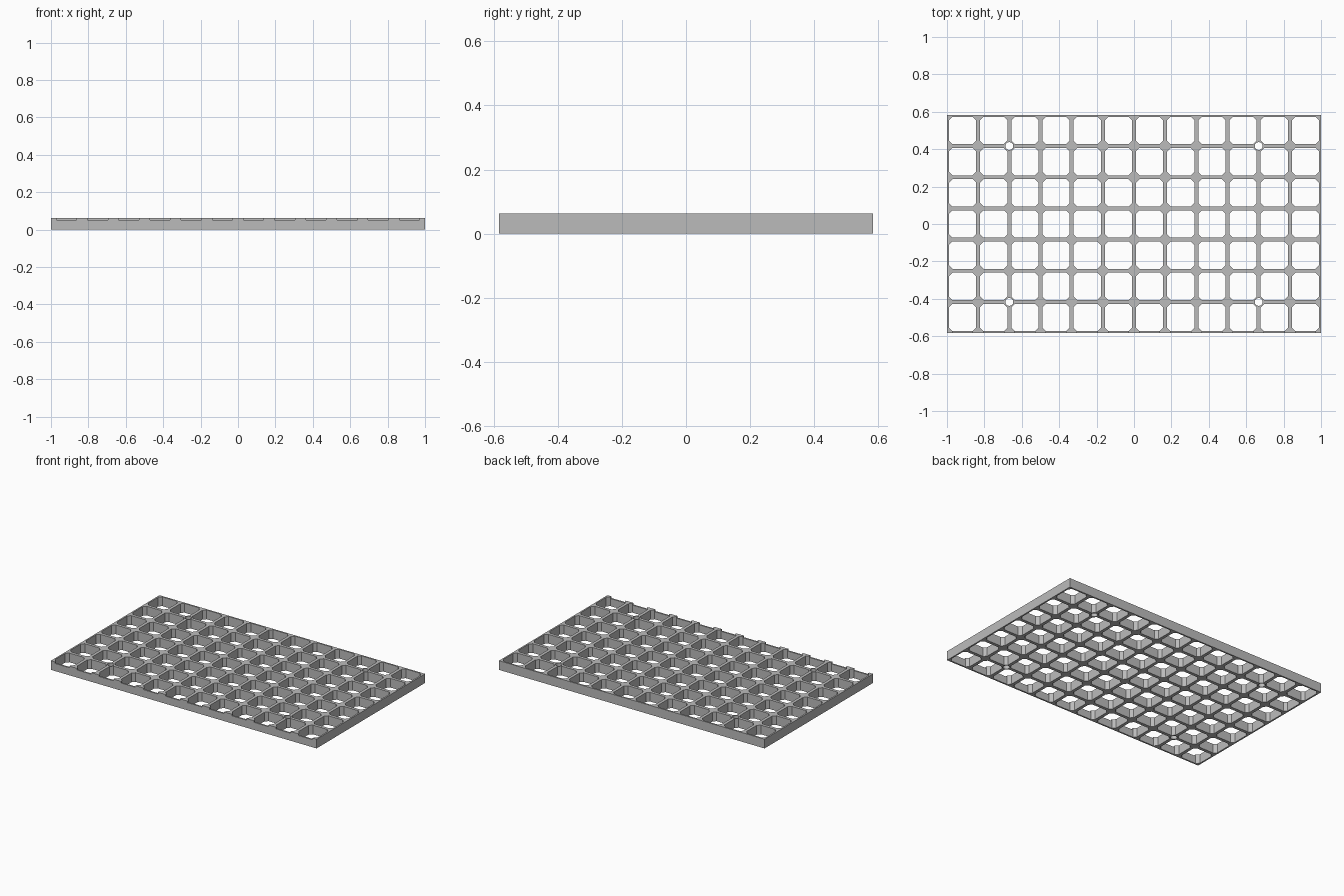
import bpy, bmesh, math

cube = bpy.data.objects.get("Cube")
if cube:
    bpy.data.objects.remove(cube)

COLS, ROWS = 12, 7
PITCH = 2 / COLS
HALF = PITCH / 2
HEIGHT, NOTCH = 0.0625, 0.011
WALL = 0.0105            # wall thickness inside one cell
CUT = WALL + 0.0185      # where the opening's corner chamfer starts
BOLT = 0.021             # bolt hole radius
BOLT_NODES = {(2, 1), (10, 1), (2, 6), (10, 6)}

grey = bpy.data.materials.new("grey plastic")
grey.use_nodes = True
grey.diffuse_color = (0.5, 0.5, 0.5, 1)
grey.node_tree.nodes["Principled BSDF"].inputs["Base Color"].default_value = (0.5, 0.5, 0.5, 1)

bm = bmesh.new()


def face(points):
    return bm.faces.new([bm.verts.new((x, y, 0)) for x, y in points])


def corner_points(sx, sy, bolt):
    """Cell corner piece, with a quarter bolt hole where needed."""
    inner = [(CUT, 0), (CUT, WALL), (WALL, CUT), (0, CUT)]
    if bolt:
        tip = [(BOLT * math.cos(a), BOLT * math.sin(a))
               for a in (math.radians(90 - 15 * k) for k in range(7))]
    else:
        tip = [(0, 0)]
    return [(sx * (HALF - u), sy * (HALF - v)) for u, v in inner + tip]


# Flat pattern: four corner pieces and four wall strips around each opening
for i in range(COLS):
    for j in range(ROWS):
        cx, cy = -1 + (i + 0.5) * PITCH, (j + 0.5 - ROWS / 2) * PITCH
        for sx in (-1, 1):
            for sy in (-1, 1):
                node = (i + (sx > 0), j + (sy > 0))
                face([(cx + x, cy + y) for x, y in
                      corner_points(sx, sy, node in BOLT_NODES)])
        s = HALF - CUT
        strip = [(-s, -HALF), (s, -HALF), (s, WALL - HALF), (-s, WALL - HALF)]
        for turn in range(4):
            pts = strip
            for _ in range(turn):
                pts = [(-y, x) for x, y in pts]
            face([(cx + x, cy + y) for x, y in pts])
bmesh.ops.remove_doubles(bm, verts=bm.verts[:], dist=0.0005)
bmesh.ops.recalc_face_normals(bm, faces=bm.faces[:])


def raise_faces(faces, dz):
    new = bmesh.ops.extrude_face_region(bm, geom=faces)["geom"]
    verts = [g for g in new if isinstance(g, bmesh.types.BMVert)]
    bmesh.ops.translate(bm, verts=verts, vec=(0, 0, dz))
    return [g for g in new if isinstance(g, bmesh.types.BMFace)]


# Raise the grid, leaving the front wall strips a little lower
top = raise_faces(bm.faces[:], HEIGHT - NOTCH)
front = -ROWS * HALF + WALL + 0.001
raise_faces([f for f in top if max(v.co.y for v in f.verts) > front], NOTCH)
bmesh.ops.recalc_face_normals(bm, faces=bm.faces[:])

mesh = bpy.data.meshes.new("grid_panel")
bm.to_mesh(mesh)
bm.free()
mesh.materials.append(grey)
panel = bpy.data.objects.new("grid_panel", mesh)
bpy.context.collection.objects.link(panel)
